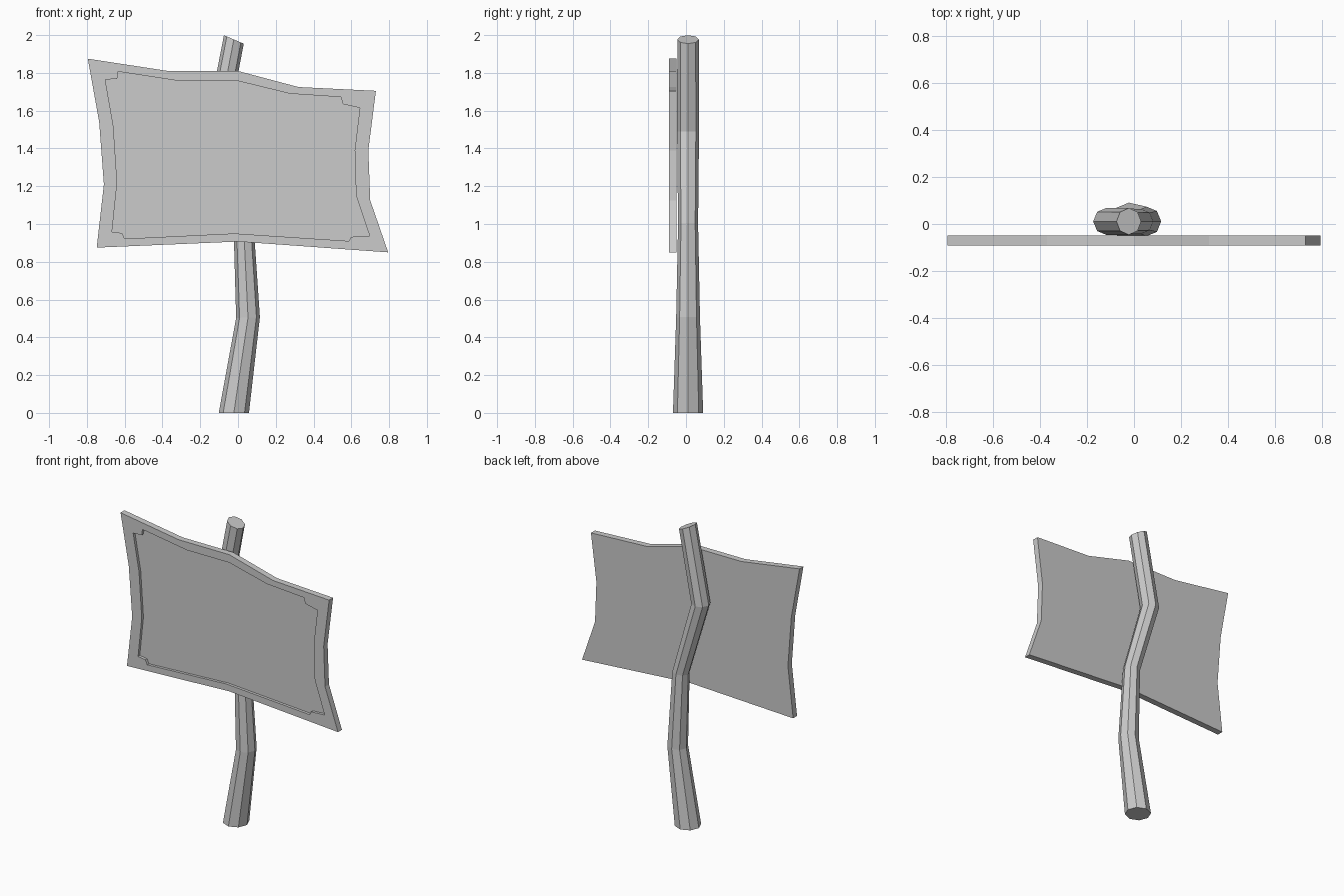
import bpy, bmesh, math
from mathutils import Matrix, Vector

if "Cube" in bpy.data.objects:
    bpy.data.objects.remove(bpy.data.objects["Cube"])


def make_object(name, bm):
    bmesh.ops.recalc_face_normals(bm, faces=bm.faces)
    mesh = bpy.data.meshes.new(name)
    bm.to_mesh(mesh)
    bm.free()
    obj = bpy.data.objects.new(name, mesh)
    bpy.context.collection.objects.link(obj)
    return obj


def bridge(bm, a, b):
    n = len(a)
    for i in range(n):
        j = (i + 1) % n
        bm.faces.new((a[i], a[j], b[j], b[i]))


# Crooked eight-sided post: centre x, centre z, radius, tilt in degrees
sections = [
    (-0.022, 0.0, 0.080, 0),
    (0.053, 0.505, 0.063, -2),
    (0.029, 1.0, 0.053, -6),
    (-0.116, 1.49, 0.058, 0),
    (-0.022, 1.977, 0.057, 23),
]
bm = bmesh.new()
rings = []
for x, z, r, tilt in sections:
    rot = Matrix.Rotation(math.radians(tilt), 3, 'Y')
    rings.append([bm.verts.new(Vector((x, 0.011, z)) + rot @ Vector(
        (r * math.cos(k * math.pi / 4), r * math.sin(k * math.pi / 4), 0)))
        for k in range(8)])
for lower, upper in zip(rings, rings[1:]):
    bridge(bm, lower, upper)
bm.faces.new(rings[0])
bm.faces.new(rings[-1])
make_object("post", bm)

# Sign board: warped outline with a recessed, notched panel in its front
outer = [(-0.795, 1.875), (-0.37, 1.81), (0, 1.81), (0.32, 1.725),
         (0.73, 1.705), (0.69, 1.39), (0.70, 1.125), (0.795, 0.85),
         (0, 0.907), (-0.748, 0.875), (-0.71, 1.21), (-0.735, 1.54)]
inner = [(-0.635, 1.807), (-0.31, 1.757), (0, 1.757), (0.275, 1.69),
         (0.545, 1.672), (0.555, 1.635), (0.645, 1.615), (0.618, 1.39),
         (0.625, 1.15), (0.697, 0.937), (0.598, 0.932), (0.587, 0.91),
         (-0.02, 0.95), (-0.60, 0.922), (-0.614, 0.952), (-0.667, 0.959),
         (-0.64, 1.22), (-0.66, 1.52), (-0.703, 1.765), (-0.64, 1.768)]
FRONT, RECESS, BACK = -0.091, -0.073, -0.050

bm = bmesh.new()


def loop(points, y):
    return [bm.verts.new((x, y, z)) for x, z in points]


front, rim = loop(outer, FRONT), loop(inner, FRONT)
edges = [bm.edges.new((ring[i - 1], ring[i]))
         for ring in (front, rim) for i in range(len(ring))]
bmesh.ops.triangle_fill(bm, use_beauty=True, use_dissolve=False,
                        edges=edges, normal=(0, -1, 0))
back, floor = loop(outer, BACK), loop(inner, RECESS)
bridge(bm, front, back)
bridge(bm, rim, floor)
bm.faces.new(back)
bm.faces.new(floor)
make_object("sign_board", bm)
